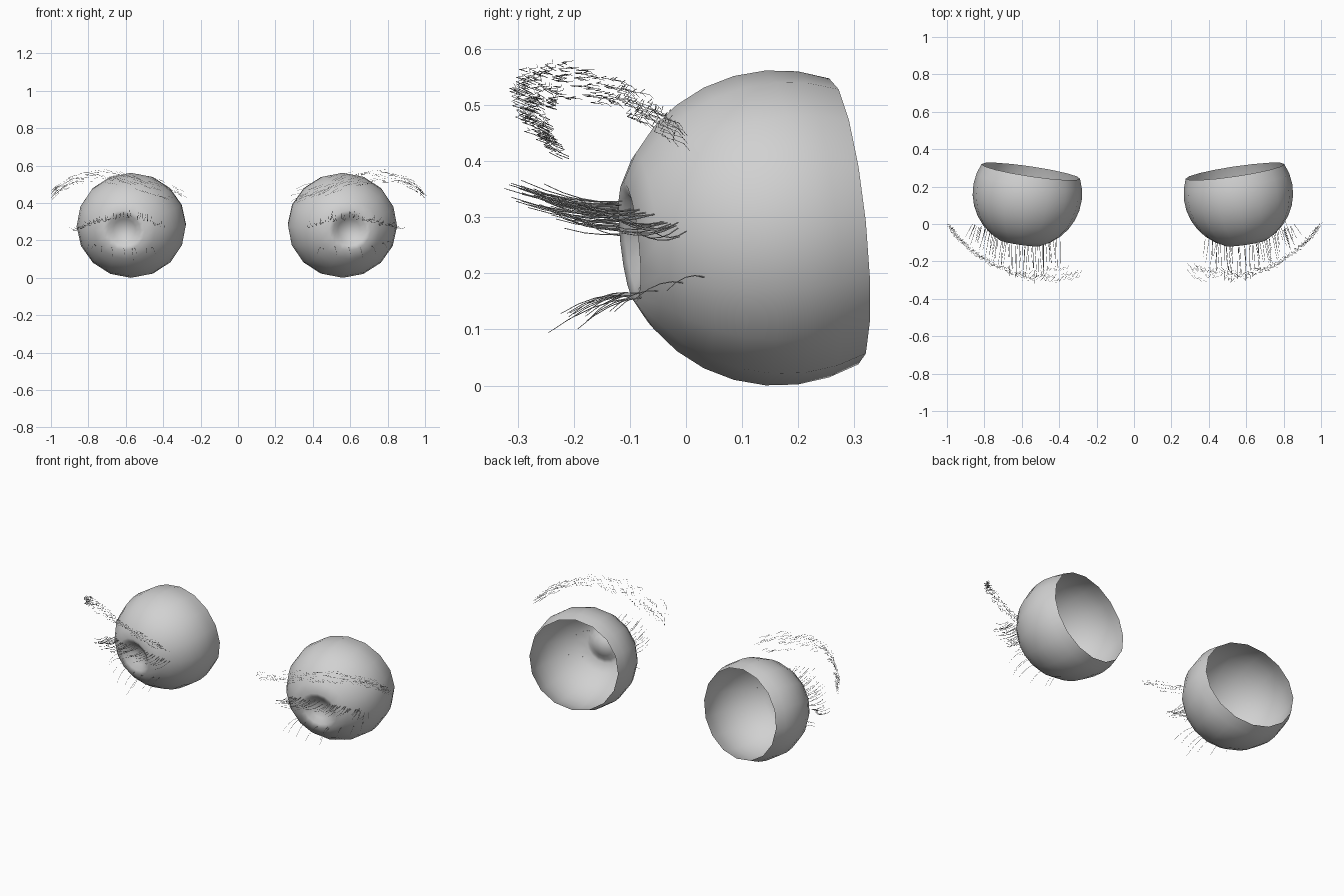
import bpy
import bmesh
import math
import random
from mathutils import Vector, Matrix

random.seed(4)
cube = bpy.data.objects.get("Cube")
if cube:
    bpy.data.objects.remove(cube, do_unlink=True)

# One plain grey for every part
grey = bpy.data.materials.new("plain grey")
grey.use_nodes = True
colour = (0.64, 0.64, 0.64, 1)
grey.diffuse_color = colour
grey.node_tree.nodes["Principled BSDF"].inputs["Base Color"].default_value = colour


def activate(obj):
    bpy.ops.object.select_all(action="DESELECT")
    obj.select_set(True)
    bpy.context.view_layer.objects.active = obj


# Eyeball: open-backed shell with a dished iris, spun about its gaze axis
def eyeball(name, side, centre_x):
    radius = 0.29
    profile = [(0, 0.222), (0.03, 0.226), (0.06, 0.24), (0.088, 0.262)]
    for k in range(9):
        a = math.radians(22.5 + 11.5 * k)
        profile.append((radius * math.sin(a), radius * math.cos(a)))
    bm = bmesh.new()
    verts = [bm.verts.new((r, 0, h)) for r, h in profile]
    for a, b in zip(verts, verts[1:]):
        bm.edges.new((a, b))
    bmesh.ops.spin(bm, geom=bm.verts[:] + bm.edges[:], cent=(0, 0, 0),
                   axis=(0, 0, 1), angle=math.tau, steps=16)
    bmesh.ops.remove_doubles(bm, verts=bm.verts[:], dist=0.0005)
    bmesh.ops.recalc_face_normals(bm, faces=bm.faces[:])
    # Make sure the shell faces outward
    outer = max(bm.faces, key=lambda f: f.calc_center_median().xy.length)
    if outer.normal.dot(outer.calc_center_median()) < 0:
        bmesh.ops.reverse_faces(bm, faces=bm.faces[:])
    gaze = Vector((0.147 * side, -0.98, -0.1))
    turn = gaze.to_track_quat("Z", "Y").to_matrix().to_4x4()
    squash = Matrix.Diagonal((1.01, 1, 0.97, 1))
    bm.transform(Matrix.Translation((centre_x, 0.163, 0.281)) @ squash @ turn)
    mesh = bpy.data.meshes.new(name)
    bm.to_mesh(mesh)
    bm.free()
    mesh.materials.append(grey)
    obj = bpy.data.objects.new(name, mesh)
    bpy.context.collection.objects.link(obj)
    activate(obj)
    bpy.ops.object.shade_smooth()


def sample(rows, t):
    """Blend along a list of (position, direction) rows, t from 0 to 1."""
    s = min(t, 0.9999) * (len(rows) - 1)
    i = int(s)
    return [Vector(a).lerp(Vector(b), s - i) for a, b in zip(rows[i], rows[i + 1])]


def jitter(amount):
    return Vector([random.uniform(-amount, amount) for _ in range(3)])


# Thin tapered strands gathered into one object
def strands(name, paths, thickness, side, shift):
    curve = bpy.data.curves.new(name, "CURVE")
    curve.dimensions = "3D"
    curve.bevel_depth = thickness
    curve.bevel_resolution = 0
    for path in paths:
        spline = curve.splines.new("POLY")
        spline.points.add(len(path) - 1)
        for i, (point, p) in enumerate(zip(spline.points, path)):
            point.co = (side * p.x + shift, p.y, p.z, 1)
            point.radius = 1 - 0.6 * i / len(path)
    obj = bpy.data.objects.new(name, curve)
    bpy.context.collection.objects.link(obj)
    curve.materials.append(grey)
    activate(obj)
    bpy.ops.object.convert(target="MESH")


# Lashes: root line and reach, listed from the inner corner outward
eye_centre = Vector((0.564, 0.163, 0.281))
upper_lid = [
    ((0.39, -0.08, 0.275), (-0.01, -0.14, 0.01)),
    ((0.5, -0.1, 0.305), (0, -0.19, 0.035)),
    ((0.6, -0.1, 0.32), (0, -0.19, 0.025)),
    ((0.7, -0.08, 0.31), (0.02, -0.16, 0.015)),
    ((0.79, -0.03, 0.29), (0.03, -0.11, 0)),
    ((0.86, 0, 0.27), (0.03, -0.07, -0.01)),
]
lower_lid = [
    ((0.42, -0.08, 0.16), (-0.01, -0.12, -0.04)),
    ((0.55, -0.1, 0.16), (0, -0.14, -0.05)),
    ((0.7, -0.08, 0.16), (0.01, -0.12, -0.045)),
    ((0.81, 0.04, 0.19), (0.03, -0.08, -0.02)),
]


def lashes(rows, count, curl):
    paths = []
    for k in range(count):
        root, reach = sample(rows, (k + random.random()) / count)
        # Keep each root on or just outside the eyeball surface
        offset = root + jitter(0.008) - eye_centre
        root = eye_centre + offset * max(1, 0.287 / offset.length)
        reach = reach * random.uniform(0.7, 1.05) + jitter(0.014)
        path = []
        for i in range(5):
            t = i / 4
            bend = Vector((0, 0, curl * 4 * t * (1 - t)))
            path.append(root + reach * t + bend)
        paths.append(path)
    return paths


# Brow: spine and half-width vector, listed from the inner end outward
brow_line = [
    ((0.27, -0.245, 0.435), (0, -0.035, 0.035)),
    ((0.42, -0.265, 0.475), (0, -0.035, 0.045)),
    ((0.58, -0.26, 0.52), (0, -0.02, 0.04)),
    ((0.74, -0.21, 0.545), (0, 0.01, 0.028)),
    ((0.87, -0.12, 0.525), (0, 0, 0.025)),
    ((0.94, -0.05, 0.485), (0, 0, 0.022)),
    ((0.98, 0.01, 0.445), (0, 0, 0.014)),
]


def brow(count):
    paths = []
    for k in range(count):
        t = 0.93 * (k + random.random()) / count
        spine, width = sample(brow_line, t)
        ahead, _ = sample(brow_line, t + 0.07)
        along = (ahead - spine).normalized()
        root = spine + width * random.uniform(-1, 1) + jitter(0.008)
        length = random.uniform(0.035, 0.06)
        lift = Vector((0, -0.35, random.uniform(0, 0.4) * (1 - t)))
        flow = (along + lift).normalized() * length
        # A short forward step gives each hair its kink
        step = Vector((0, -0.014, 0.001))
        path = [root, root + flow * 0.4 + step, root + flow * 0.6, root + flow]
        paths.append(path)
    return paths


for label, side, centre_x in (("left", 1, 0.558), ("right", -1, -0.57)):
    shift = centre_x - side * eye_centre.x
    eyeball(label + "_eyeball", side, centre_x)
    strands(label + "_upper_lashes", lashes(upper_lid, 46, -0.01), 0.0012, side, shift)
    strands(label + "_lower_lashes", lashes(lower_lid, 9, 0.012), 0.0011, side, shift)
    strands(label + "_eyebrow", brow(130), 0.0007, side, side * 0.01)
